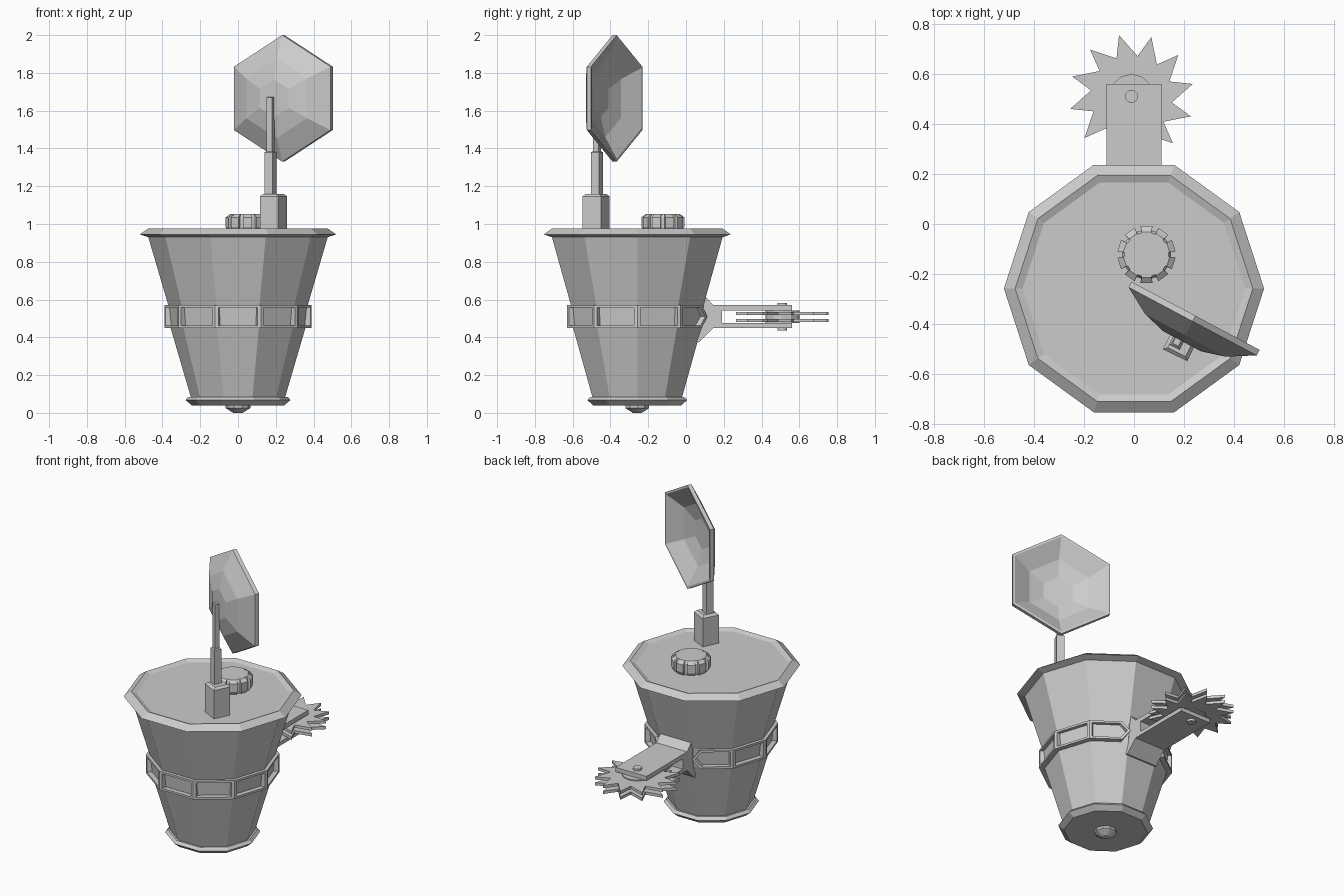
import bpy, bmesh
from math import sin, cos, pi, radians
from mathutils import Matrix, Vector

if "Cube" in bpy.data.objects:
    bpy.data.objects.remove(bpy.data.objects["Cube"])

CY = -0.258  # y of the bucket axis


def finish(name, bm, mat=None):
    bmesh.ops.remove_doubles(bm, verts=bm.verts, dist=1e-5)
    bmesh.ops.recalc_face_normals(bm, faces=bm.faces)
    if mat:
        bm.transform(mat)
    me = bpy.data.meshes.new(name)
    bm.to_mesh(me)
    bm.free()
    ob = bpy.data.objects.new(name, me)
    bpy.context.collection.objects.link(ob)
    return ob


def loft(name, loops, mat=None, caps=True):
    """Skin a list of equal-length point loops."""
    bm = bmesh.new()
    rows = [[bm.verts.new(p) for p in loop] for loop in loops]
    n = len(rows[0])
    pairs = list(zip(rows, rows[1:])) if caps else list(zip(rows, rows[1:] + rows[:1]))
    for a, b in pairs:
        for i in range(n):
            j = (i + 1) % n
            bm.faces.new((a[i], a[j], b[j], b[i]))
    if caps:
        bm.faces.new(rows[0])
        bm.faces.new(rows[-1])
    return finish(name, bm, mat)


def ring(r, z, n, phase=0.0):
    return [(r * cos(phase + 2 * pi * i / n), r * sin(phase + 2 * pi * i / n), z) for i in range(n)]


def lathe(name, profile, n, mat=None, phase=0.0):
    return loft(name, [ring(r, z, n, phase) for r, z in profile], mat)


def at(x, y, z=0, rot=0):
    return Matrix.Translation((x, y, z)) @ Matrix.Rotation(radians(rot), 4, 'Z')


# Ten-sided bucket body with rims
lathe("bucket_body", [(0.245, 0.04), (0.278, 0.068), (0.262, 0.085), (0.25, 0.085),
                      (0.357, 0.45), (0.369, 0.57), (0.475, 0.93), (0.52, 0.945),
                      (0.475, 0.976), (0.445, 0.964)], 10, at(0, CY))
# Bottom stud
lathe("bottom_stud", [(0.025, 0.0), (0.065, 0.025), (0.065, 0.05)], 10, at(0, CY))


# Belt of framed panels; the back side is left open for the arm
def belt_point(i, t, z, r):
    a, b = (Vector((cos(k * pi / 5), sin(k * pi / 5), 0)) for k in (i, i + 1))
    p = a.lerp(b, t) * r
    return (p.x, p.y + CY, z)


rect = [(0, 0.45), (1, 0.45), (1, 0.57), (0, 0.57)]
arrow = [(0, 0.45), (0.8, 0.45), (1, 0.51), (0.8, 0.57), (0, 0.57)]
for i in range(10):
    if i == 2:
        continue
    shape = arrow if i in (1, 3) else rect
    if i == 3:
        shape = [(1 - t, z) for t, z in arrow]
    ct = 0.5 if shape is rect else (0.46 if i == 1 else 0.54)
    inner = [(ct + (t - ct) * 0.86, 0.51 + (z - 0.51) * 0.78) for t, z in shape]
    loft(f"belt_frame_{i}", [[belt_point(i, t, z, r) for t, z in s]
                             for s, r in ((shape, 0.35), (shape, 0.39), (inner, 0.39), (inner, 0.35))],
         caps=False)

# Forked saw arm with flared root
fork = [(0.04, 0.64), (0.085, 0.635), (0.145, 0.57), (0.56, 0.57), (0.56, 0.542), (0.19, 0.542),
        (0.19, 0.475), (0.56, 0.475), (0.56, 0.45), (0.145, 0.45), (0.07, 0.375), (0.03, 0.375)]
loft("saw_arm", [[(x, y, z) for y, z in fork] for x in (-0.11, 0.11)])

# Two toothed saw blades, their spacer and axle
teeth = []
for k in range(12):
    for r, a in ((0.25, 11.5), (0.163, 21.5)):
        a = radians(a + 30 * k)
        teeth.append((r * cos(a), r * sin(a)))
for name, z0, z1 in (("upper_blade", 0.517, 0.535), ("lower_blade", 0.48, 0.498)):
    loft(name, [[(x, y, z) for x, y in teeth] for z in (z0, z1)], at(-0.01, 0.51))
lathe("blade_spacer", [(0.09, 0.475), (0.09, 0.542)], 12, at(-0.01, 0.51))
lathe("saw_axle", [(0.026, 0.435), (0.026, 0.583)], 12, at(-0.01, 0.51))


# Ribbed knob on the lid
def gear(rout, rin, z):
    pts = []
    for k in range(10):
        for r, d in ((rout, -12), (rout, 12), (rin, 12.5), (rin, 23.5)):
            a = radians(36 * k + 18 + d)
            pts.append((r * cos(a), r * sin(a), z))
    return pts


loft("lid_knob", [gear(0.1, 0.095, 0.955), gear(0.117, 0.098, 0.985), gear(0.117, 0.098, 1.035),
                  gear(0.093, 0.088, 1.052)], at(0.05, -0.122))


# Telescoping square mast
def post(name, w, z0, z1, bevel, x, y):
    k = 0.5 ** 0.5
    lathe(name, [(w * k, z0), (w * k, z1 - bevel), ((w - 2 * bevel) * k, z1)], 4,
          at(x, y, 0, -26), pi / 4)


post("mast_base", 0.108, 0.955, 1.16, 0.014, 0.188, -0.476)
post("mast_middle", 0.048, 1.15, 1.385, 0.006, 0.172, -0.471)
post("mast_tip", 0.03, 1.37, 1.672, 0.002, 0.172, -0.471)

# Six-sided dish facing back right, rim vertex upward
ang = radians(28)
n = Vector((sin(ang), cos(ang), 0))
s = Vector((cos(ang), -sin(ang), 0))
dish = Matrix(((0, s.x, n.x, 0.246), (0, s.y, n.y, -0.367), (1, 0, 0, 1.665), (0, 0, 0, 1)))
lathe("dish", [(0.1, -0.115), (0.21, -0.088), (0.335, -0.025), (0.335, 0.0), (0.32, 0.0),
               (0.205, -0.068), (0.1, -0.095)], 6, dish)
